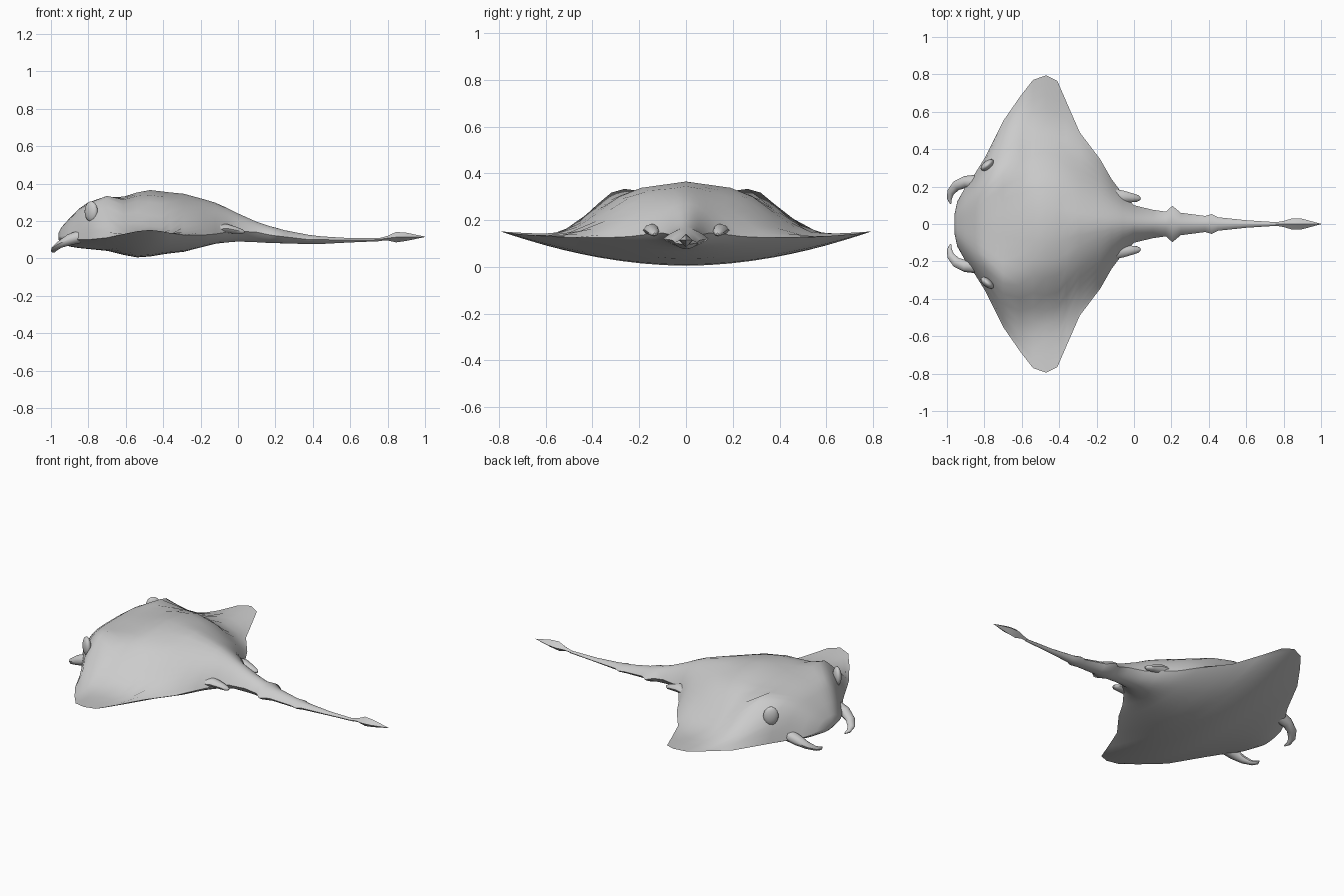
import bpy, bmesh, math
from mathutils import Vector

grey = bpy.data.materials.new("soft grey")
grey.diffuse_color = (0.6, 0.6, 0.6, 1)


def finish(name, bm, angle=50):
    bmesh.ops.remove_doubles(bm, verts=bm.verts, dist=0.0008)
    bmesh.ops.recalc_face_normals(bm, faces=bm.faces)
    me = bpy.data.meshes.new(name)
    bm.to_mesh(me)
    bm.free()
    me.materials.append(grey)
    ob = bpy.data.objects.new(name, me)
    bpy.context.collection.objects.link(ob)
    bpy.ops.object.select_all(action='DESELECT')
    ob.select_set(True)
    bpy.context.view_layer.objects.active = ob
    bpy.ops.object.shade_smooth_by_angle(angle=math.radians(angle))
    return ob


def loft(bm, rings):
    rows = [[bm.verts.new(p) for p in r] for r in rings]
    for a, b in zip(rows, rows[1:]):
        for i in range(len(a)):
            j = (i + 1) % len(a)
            bm.faces.new((a[i], a[j], b[j], b[i]))
    bm.faces.new(rows[0])
    bm.faces.new(rows[-1])


# Body: x, half width, edge z, top z, bottom z, top fullness, shoulder width
BODY = [
    (-0.96, 0.05, 0.115, 0.135, 0.100, 2.5, 2), (-0.945, 0.12, 0.11, 0.165, 0.085, 3, 2),
    (-0.90, 0.20, 0.10, 0.215, 0.063, 4, 2), (-0.85, 0.27, 0.10, 0.265, 0.055, 5, 2),
    (-0.80, 0.35, 0.10, 0.300, 0.050, 5, 1), (-0.70, 0.55, 0.11, 0.325, 0.040, 4.5, 0.6),
    (-0.61, 0.68, 0.13, 0.330, 0.018, 5, 0.46), (-0.54, 0.77, 0.145, 0.352, 0.005, 6, 0.42),
    (-0.47, 0.795, 0.152, 0.365, 0.010, 6, 0.40), (-0.41, 0.765, 0.145, 0.358, 0.020, 5, 0.39),
    (-0.36, 0.65, 0.135, 0.352, 0.027, 3, 0.40), (-0.29, 0.49, 0.125, 0.345, 0.035, 2, 0.45),
    (-0.18, 0.345, 0.125, 0.315, 0.063, 1.7, 0.6), (-0.12, 0.24, 0.13, 0.297, 0.078, 1.7, 1)]
# Tail continues the body with the same columns, fullness shared
TAIL = [
    (-0.06, 0.16, 0.14, 0.27, 0.085), (0, 0.10, 0.145, 0.24, 0.09), (0.1, 0.076, 0.14, 0.195, 0.086),
    (0.17, 0.066, 0.125, 0.172, 0.082), (0.205, 0.097, 0.12, 0.163, 0.081), (0.25, 0.06, 0.115, 0.15, 0.08),
    (0.38, 0.043, 0.10, 0.125, 0.076), (0.415, 0.053, 0.10, 0.121, 0.076), (0.45, 0.036, 0.10, 0.117, 0.077),
    (0.60, 0.02, 0.097, 0.108, 0.085), (0.77, 0.009, 0.10, 0.108, 0.092)]
U = [0, .12, .24, .36, .48, .58, .68, .78, .87, .94, 1]


def section(x, w, edge, top, bot, n=2, shoulder=2):
    def upper(u):
        y = abs(u) * w
        fall = (1 - abs(u) ** n) * math.exp(-(y / shoulder) ** 4)
        swell = 0.035 * math.exp(-((x + .72) / .1) ** 2 - ((y - .3) / .08) ** 2)
        ridge = 0.018 * min(y / .12, 1) * math.exp(-((x + .4) / .2) ** 2)
        return edge + (top - edge) * fall + (swell - ridge) * (1 - abs(u) ** 4)

    def lower(u):
        return edge - (edge - bot) * (1 - abs(u) ** 1.9)

    across = [-u for u in reversed(U[1:])] + U
    ring = [(x, u * w, upper(u)) for u in across]
    return ring + [(x, u * w, lower(u)) for u in reversed(across[1:-1])]


bm = bmesh.new()
loft(bm, [section(*s) for s in BODY + TAIL])
finish("body_and_tail", bm, 60)

# Tail blade: diamond section spear
bm = bmesh.new()
spear = [(0.75, .008, .007, .10), (0.80, .016, .012, .108), (0.845, .03, .028, .113),
         (0.90, .028, .022, .115), (1.0, .001, .001, .115)]
loft(bm, [[(x, w, z), (x, 0, z + h), (x, -w, z), (x, 0, z - h)] for x, w, h, z in spear])
finish("tail_blade", bm, 30)


# Tapered lobes swept along a path: points (x, y, z), half width, half thickness
def lobe(name, path, side):
    bm = bmesh.new()
    rings = []
    pts = [Vector(p[:3]) for p in path]
    for i, p in enumerate(path):
        d = pts[min(i + 1, len(pts) - 1)] - pts[max(i - 1, 0)]
        across = Vector((-d.y, d.x, 0)).normalized()
        up = d.cross(across).normalized()
        ring = []
        for k in range(8):
            a = math.tau * k / 8
            v = pts[i] + across * p[3] * math.cos(a) + up * p[4] * math.sin(a)
            ring.append((v.x, v.y * side, v.z))
        rings.append(ring)
    loft(bm, rings)
    finish(name, bm)


HORN = [(-.83, .225, .12, .04, .035), (-.90, .225, .10, .032, .03), (-.95, .205, .075, .027, .02),
        (-.98, .17, .052, .02, .013), (-.987, .135, .04, .013, .01), (-.98, .108, .035, .004, .004)]
PELVIC = [(-.12, .15, .155, .04, .025), (-.06, .145, .16, .034, .024), (-.01, .14, .15, .024, .018),
          (.02, .137, .143, .018, .013), (.035, .135, .14, .006, .005)]
for side, tag in ((1, "left"), (-1, "right")):
    lobe("head_fin_" + tag, HORN, side)
    lobe("pelvic_fin_" + tag, PELVIC, side)
    # Eye: flattened ball set into the side of the head
    bm = bmesh.new()
    bmesh.ops.create_uvsphere(bm, u_segments=16, v_segments=10, radius=1)
    turn = math.radians(40)
    for v in bm.verts:
        a, b, c = v.co.x * 0.042, v.co.y * 0.022, v.co.z * 0.055
        v.co = (-0.785 + a * math.cos(turn) - b * math.sin(turn),
                side * (0.315 + a * math.sin(turn) + b * math.cos(turn)), 0.25 + c)
    finish("eye_" + tag, bm)
